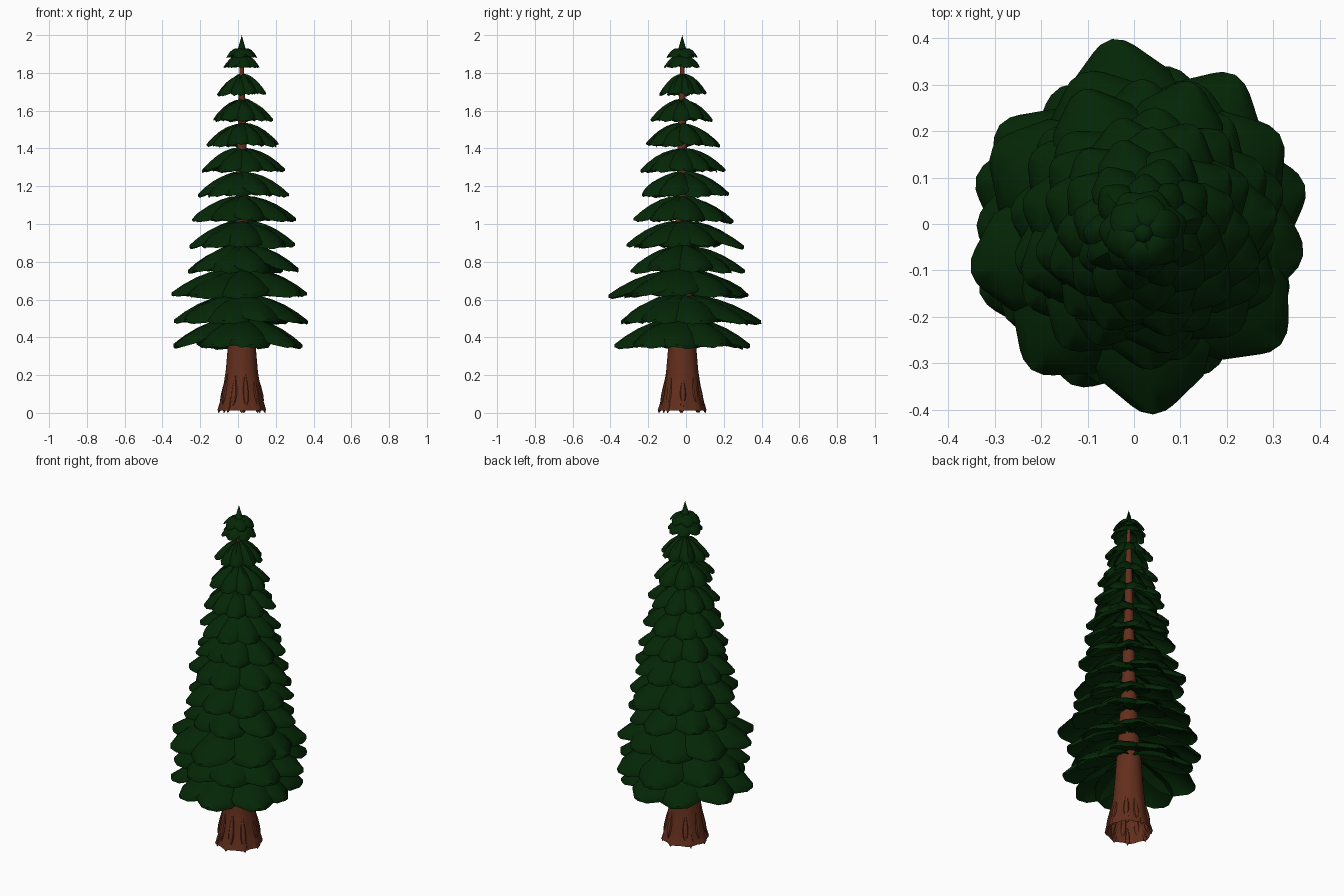
import bpy, bmesh, math, random
from mathutils import Vector, Matrix

cube = bpy.data.objects.get("Cube")
if cube:
    bpy.data.objects.remove(cube)
random.seed(4)
AXIS = Vector((0.02, -0.02, 0))


def material(name, rgb):
    m = bpy.data.materials.new(name)
    m.use_nodes = True
    m.diffuse_color = (*rgb, 1)
    m.node_tree.nodes["Principled BSDF"].inputs["Base Color"].default_value = (*rgb, 1)
    return m


green = material("needle green", (0.0013, 0.0195, 0.0018))
brown = material("bark brown", (0.125, 0.028, 0.012))


def finish(bm, name, mat, angle=40):
    bmesh.ops.recalc_face_normals(bm, faces=bm.faces)
    mesh = bpy.data.meshes.new(name)
    bm.to_mesh(mesh)
    bm.free()
    mesh.materials.append(mat)
    ob = bpy.data.objects.new(name, mesh)
    ob.location = AXIS
    bpy.context.collection.objects.link(ob)
    bpy.ops.object.select_all(action="DESELECT")
    ob.select_set(True)
    bpy.context.view_layer.objects.active = ob
    bpy.ops.object.shade_smooth_by_angle(angle=math.radians(angle))
    return ob


def bridge(bm, a, b, closed=True):
    n = len(a)
    for i in range(n if closed else n - 1):
        j = (i + 1) % n
        bm.faces.new((a[i], a[j], b[j], b[i]))


# Bough: arched cup, narrow at the trunk, widest past the middle, blunt tip
OUTLINE = [(0.06, 0.3), (0.25, 0.62), (0.45, 0.9), (0.65, 1.0), (0.84, 0.84), (1.0, 0.34)]
ACROSS = [-1, -0.6, 0, 0.6, 1]


def add_bough(bm, angle, reach, half_width, top, drop, lift=0):
    thick = 0.045 * reach
    turn = Matrix.Rotation(angle, 3, "Z") @ Matrix.Rotation(random.uniform(-0.12, 0.12), 3, "X")
    skins = []
    for under in (0, 1):
        rows = []
        for u, w in OUTLINE:
            row = []
            for s in ACROSS:
                z = -drop * (0.92 * u ** 2.1 + 0.58 * w * s * s * (1 - 0.5 * u))
                z += lift * math.sin(math.pi * u) - under * thick * (1 - 0.6 * abs(s))
                p = turn @ Vector((u * reach - 0.05 * reach * s * s * u, s * w * half_width, z))
                row.append(bm.verts.new(p + Vector((0, 0, top))))
            rows.append(row)
        for a, b in zip(rows, rows[1:]):
            bridge(bm, a, b, closed=False)
        skins.append(rows)

    def rim(r):
        return (r[0] + [row[-1] for row in r[1:-1]] + r[-1][::-1]
                + [row[0] for row in r[-2:0:-1]])
    bridge(bm, rim(skins[0]), rim(skins[1]))


# Tiers: bottom height, then reach towards +x, +y, -x, -y
TIERS = [
    (0.35, 0.33, 0.37, 0.37, 0.37), (0.48, 0.35, 0.42, 0.36, 0.33),
    (0.62, 0.35, 0.35, 0.39, 0.39), (0.75, 0.31, 0.32, 0.29, 0.27),
    (0.88, 0.29, 0.34, 0.29, 0.29), (1.015, 0.29, 0.27, 0.27, 0.26),
    (1.15, 0.26, 0.25, 0.24, 0.22), (1.28, 0.23, 0.23, 0.22, 0.22),
    (1.415, 0.20, 0.20, 0.18, 0.19), (1.55, 0.16, 0.17, 0.15, 0.17),
    (1.685, 0.13, 0.13, 0.13, 0.12),
]
BOUGHS = 9
for k, (low, *reach) in enumerate(TIERS):
    bm = bmesh.new()
    drop = 0.155 - 0.0048 * k
    mean = sum(reach) / 4
    phase = 2.4 * k
    for i in range(BOUGHS):
        a = math.tau * i / BOUGHS + phase + random.uniform(-0.08, 0.08)
        c, s = math.cos(a), math.sin(a)
        r = reach[0 if c > 0 else 2] * c * c + reach[1 if s > 0 else 3] * s * s
        add_bough(bm, a, r * random.uniform(0.97, 1.04), 0.36 * mean,
                  low + drop + random.uniform(-0.006, 0.006), drop)
    finish(bm, f"bough_tier_{k + 1}", green)

# Crown: two small whorls of plump scales and the pointed leader
CROWN = [("crown_lower", 1.885, 0.096, 7, 0.056, 0.012), ("crown_upper", 1.918, 0.084, 6, 0.036, 0.018)]
for name, top, r, n, drop, lift in CROWN:
    bm = bmesh.new()
    for i in range(n):
        add_bough(bm, 0.3 + math.tau * i / n, r, 0.45 * r, top, drop, lift)
    finish(bm, name, green)

bm = bmesh.new()
bmesh.ops.create_cone(bm, segments=8, radius1=0.028, radius2=0, depth=0.1, cap_ends=True,
                      matrix=Matrix.Translation((0, 0, 1.95)))
finish(bm, "leader_tip", green, 50)

# Trunk: tapering fluted column with a root flare, hollow at the foot
PROFILE = [(0.012, 0.124), (0.06, 0.111), (0.13, 0.097), (0.22, 0.084), (0.35, 0.074),
           (0.6, 0.057), (1.0, 0.036), (1.4, 0.025), (1.75, 0.015), (1.92, 0.008)]
SIDES = 32
bm = bmesh.new()
rings = []
for z, r in PROFILE:
    flute = 0.05 * max(0, 1 - z / 0.3)
    ring = []
    for i in range(SIDES):
        a = math.tau * i / SIDES
        rr = r * (1 + flute * math.cos(8 * a))
        ring.append(bm.verts.new((rr * math.cos(a), rr * math.sin(a), z)))
    rings.append(ring)
for a, b in zip(rings, rings[1:]):
    bridge(bm, a, b)
bm.faces.new(rings[-1])
finish(bm, "trunk", brown)


# Spindle lying on the flare between two heights
def add_spindle(bm, angle, low, high, width):
    out = Vector((math.cos(angle), math.sin(angle), 0))
    side = Vector((-out.y, out.x, 0))
    prev = None
    for t in (0, 0.15, 0.35, 0.6, 0.85, 1):
        z = low + (high - low) * t
        r = 0.083 + 0.04 * max(0, 1 - z / 0.23) ** 1.3
        size = width * (0.15 + 0.85 * math.sin(math.pi * t ** 0.7))
        ring = [bm.verts.new(out * (r + 0.7 * size * math.cos(q)) + side * size * math.sin(q)
                             + Vector((0, 0, z)))
                for q in (math.tau * j / 8 for j in range(8))]
        if prev:
            bridge(bm, prev, ring)
        else:
            bm.faces.new(ring)
        prev = ring
    bm.faces.new(prev)


# Bark ridges on the flare, and root toes at its foot
bm = bmesh.new()
for i in range(9):
    a = math.tau * i / 9 + random.uniform(-0.15, 0.15)
    add_spindle(bm, a, random.uniform(0.02, 0.05), random.uniform(0.17, 0.21), 0.016)
finish(bm, "bark_ridges", brown)

bm = bmesh.new()
for i in range(8):
    a = math.tau * i / 8 + random.uniform(-0.15, 0.15)
    add_spindle(bm, a, 0, random.uniform(0.06, 0.1), 0.012)
finish(bm, "root_toes", brown)
